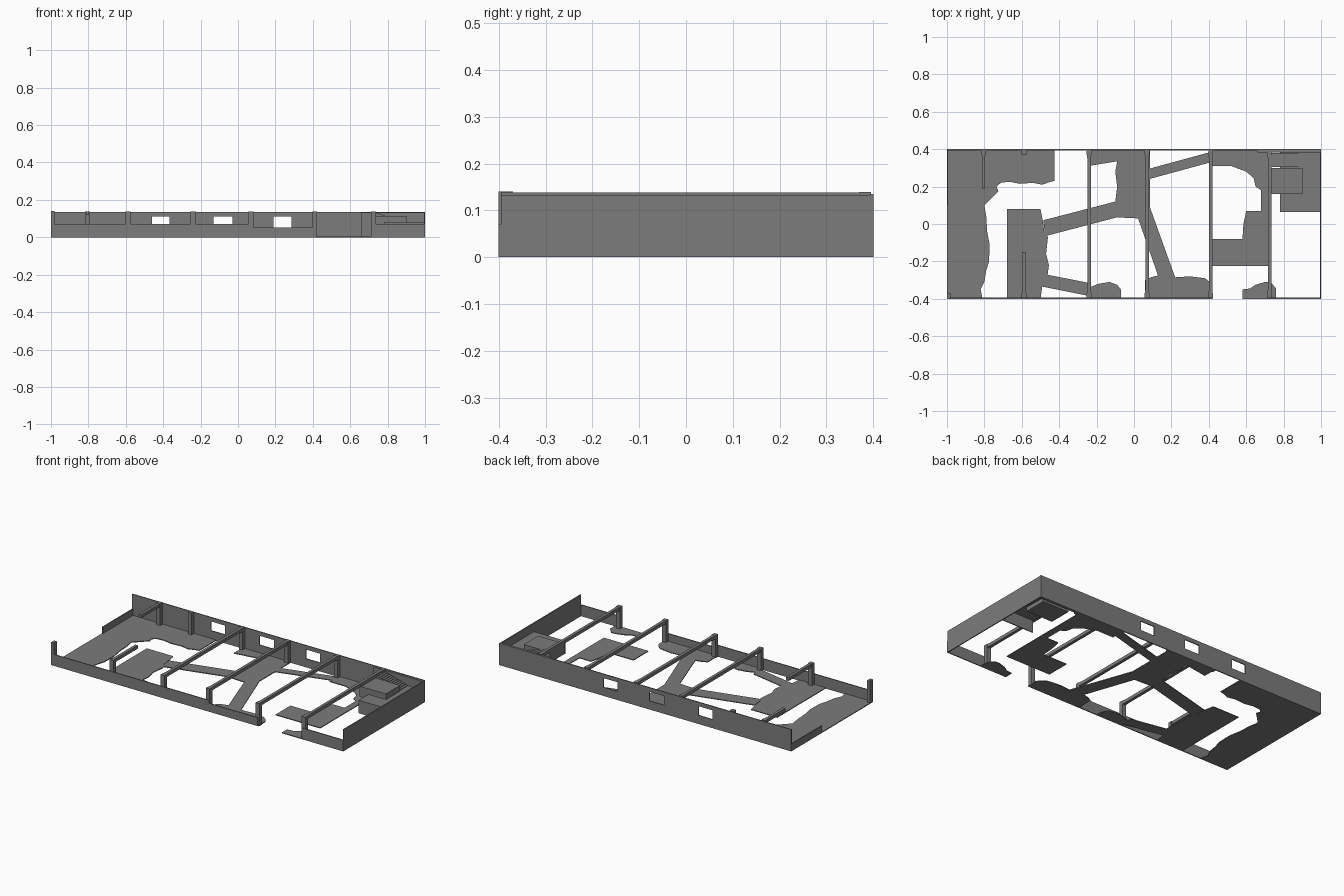
import bpy, bmesh

mat = bpy.data.materials.new("concrete grey")
mat.diffuse_color = (0.2, 0.2, 0.205, 1)


def prism(name, pts, z0, z1):
    """Extrude a plan outline between two heights."""
    bm = bmesh.new()
    f = bm.faces.new([bm.verts.new((x, y, z0)) for x, y in pts])
    r = bmesh.ops.extrude_face_region(bm, geom=[f])
    for v in r["geom"]:
        if isinstance(v, bmesh.types.BMVert):
            v.co.z = z1
    bmesh.ops.recalc_face_normals(bm, faces=bm.faces)
    me = bpy.data.meshes.new(name)
    bm.to_mesh(me)
    bm.free()
    me.materials.append(mat)
    ob = bpy.data.objects.new(name, me)
    bpy.context.collection.objects.link(ob)
    return ob


def box(name, x0, x1, y0, y1, z0, z1):
    return prism(name, [(x0, y0), (x1, y0), (x1, y1), (x0, y1)], z0, z1)


T = 0.006   # wall thickness
F = 0.005   # floor thickness
H = 0.135   # full wall height

# broken floor slabs
prism("floor_left", [(-1, .4), (-.425, .4), (-.425, .23), (-.45, .225), (-.49, .21),
      (-.54, .22), (-.61, .215), (-.66, .225), (-.71, .222), (-.735, .2), (-.725, .175),
      (-.80, .1), (-.79, .04), (-.785, -.04), (-.772, -.11), (-.775, -.2), (-.79, -.25),
      (-.8, -.31), (-.82, -.35), (-.81, -.4), (-1, -.4)], 0, F)
prism("floor_mid_left", [(-.68, .08), (-.5, .08), (-.488, .02), (-.48, -.04), (-.46, -.07),
      (-.47, -.16), (-.455, -.22), (-.463, -.28), (-.49, -.33), (-.5, -.4), (-.68, -.4)], 0, F)
prism("floor_centre", [(-.245, .4), (.085, .4), (.085, .08), (.02, .03), (-.085, .035),
      (-.1, .12), (-.09, .2), (-.1, .28), (-.09, .335), (-.245, .31)], 0, F)
prism("floor_front", [(.06, -.4), (.06, -.3), (.09, -.285), (.13, -.275), (.22, -.285),
      (.3, -.28), (.38, -.29), (.405, -.31), (.42, -.33), (.42, -.4)], 0, F)
prism("floor_right", [(.41, .4), (.72, .4), (.72, -.225), (.415, -.225), (.415, -.08),
      (.58, -.08), (.585, 0), (.6, .07), (.68, .07), (.68, .18), (.65, .2), (.64, .245),
      (.6, .28), (.52, .31), (.41, .31)], 0, F)
prism("floor_front_stub_right", [(.58, -.4), (.58, -.35), (.62, -.345), (.65, -.325),
      (.7, -.31), (.73, -.31), (.76, -.345), (.76, -.4)], 0, F)
prism("floor_front_stub_left", [(-.25, -.4), (-.24, -.34), (-.19, -.32), (-.13, -.31),
      (-.09, -.325), (-.07, -.35), (-.07, -.4)], 0, F)

# walkway planks
planks = [[(-.485, .02), (-.1, .12), (-.085, .037), (-.475, -.065)],
          [(-.47, -.27), (-.24, -.315), (-.24, -.385), (-.49, -.335)],
          [(.02, .035), (.085, .09), (.22, -.285), (.13, -.28)],
          [(.08, .295), (.41, .385), (.41, .33), (.08, .24)]]
for i, p in enumerate(planks):
    prism(f"plank_{i + 1}", p, 0, F)

# back wall built around three window openings
x = -1
for i, (a, b) in enumerate([(-.46, -.365), (-.13, -.03), (.19, .285)]):
    box(f"back_wall_{i + 1}", x, a, .4 - T, .4, 0, H)
    box(f"window_sill_{i + 1}", a, b, .4 - T, .4, 0, .053)
    box(f"window_lintel_{i + 1}", a, b, .4 - T, .4, .11, H)
    x = b
box("back_wall_4", x, 1, .4 - T, .4, 0, H)
box("back_wall_lining", .66, 1, .382, .395, 0, .133)

# low front walls, right wall, left stub
box("front_wall_left", -1, .08, -.4, -.4 + T, 0, .07)
box("front_wall_mid", .08, .415, -.4, -.4 + T, 0, .052)
box("front_wall_right", .725, 1, -.4, -.4 + T, 0, .07)
box("right_wall", 1 - T, 1, -.395, .4, 0, .133)
box("left_low_wall", -1, -1 + T, .1, .4, 0, .045)

# portal frames: posts on both sides and a beam with widened ends
for i, c in enumerate([-.24, .07, .41, .725]):
    for s, side in ((1, "back"), (-1, "front")):
        y0, y1 = sorted((s * .395, s * .37))
        box(f"post_{side}_{i + 1}", c - .013, c + .013, y0, y1, 0, .139)
    prism(f"beam_{i + 1}", [(c - .013, -.395), (c + .013, -.395), (c + .009, -.34),
          (c + .009, .34), (c + .013, .395), (c - .013, .395), (c - .009, .34),
          (c - .009, -.34)], .118, .138)

# broken frames on the left
box("corner_post", -1, -.98, -.4, -.37, 0, .14)
box("post_back_left", -.818, -.792, .37, .395, 0, .139)
box("broken_beam_back", -.814, -.796, .19, .395, .118, .138)
box("post_back_stub", -.602, -.576, .37, .395, 0, .139)
box("post_front_stub", -.602, -.576, -.395, -.37, 0, .139)
box("broken_beam_front", -.598, -.58, -.395, -.15, .118, .138)

# stair room in the back right corner
box("stair_room_wall", .78, 1, .065, .065 + T, 0, .08)
box("stair_room_slab", .78, 1, .065, .395, .074, .08)
box("stair_landing", .72, .9, .16, .3, .05, .115)
n = 12
for i in range(n):
    w = .165 / n
    top = .13 - .05 * i / n
    box(f"stair_step_{i + 1}", .73 + i * w, .73 + (i + 1) * w, .305, .38, top - .02, top)
